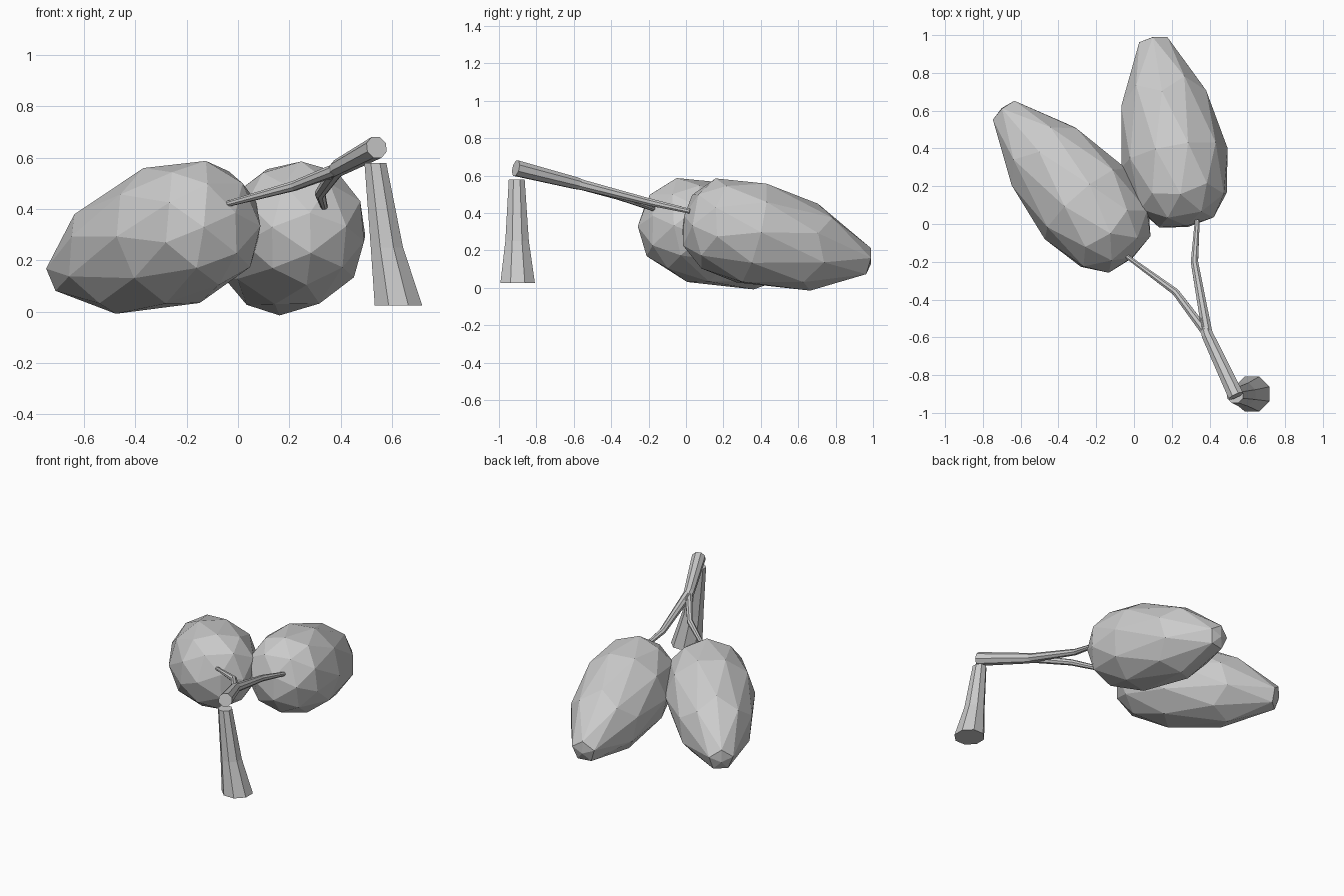
import bpy
import bmesh
from mathutils import Vector, Matrix
from math import cos, sin, tau

if "Cube" in bpy.data.objects:
    bpy.data.objects.remove(bpy.data.objects["Cube"])

grey = bpy.data.materials.new("plain grey")
grey.use_nodes = True
colour = (0.6, 0.6, 0.6, 1)
grey.diffuse_color = colour
grey.node_tree.nodes["Principled BSDF"].inputs["Base Color"].default_value = colour


def finish(bm, name):
    bmesh.ops.recalc_face_normals(bm, faces=bm.faces)
    mesh = bpy.data.meshes.new(name)
    bm.to_mesh(mesh)
    bm.free()
    mesh.materials.append(grey)
    obj = bpy.data.objects.new(name, mesh)
    bpy.context.collection.objects.link(obj)
    return obj


# Profile: sphere height -> (distance along the axis, radius)
PROFILE = [(-1, 0, 0), (-0.85, 0.03, 0.155), (-0.53, 0.11, 0.235), (-0.45, 0.15, 0.25),
           (0, 0.36, 0.285), (0.45, 0.66, 0.24), (0.53, 0.73, 0.22),
           (0.85, 0.98, 0.08), (1, 1.0, 0)]


def sample(h):
    for (a, s0, r0), (b, s1, r1) in zip(PROFILE, PROFILE[1:]):
        if h <= b:
            k = max(0, (h - a) / (b - a))
            return s0 + (s1 - s0) * k, r0 + (r1 - r0) * k
    return PROFILE[-1][1:]


def fruit(name, base, tip, roll):
    """Low-poly sphere drawn out to a blunt tip."""
    base, axis = Vector(base), Vector(tip) - Vector(base)
    turn = axis.to_track_quat('Z', 'Y').to_matrix() @ Matrix.Rotation(roll, 3, 'Z')
    bm = bmesh.new()
    bmesh.ops.create_icosphere(bm, subdivisions=2, radius=1)
    for v in bm.verts:
        s, r = sample(v.co.z)
        side = Vector((v.co.x, v.co.y, 0))
        side = side.normalized() * r if side.length > 1e-4 else side * 0
        v.co = base + turn @ (side + Vector((0, 0, s * axis.length)))
    return finish(bm, name)


def tube(name, points, sides=8, upright=False):
    """Tapering tube through (x, y, z, radius) points."""
    bm = bmesh.new()
    path = [Vector(p[:3]) for p in points]
    rings = []
    for i, p in enumerate(path):
        d = path[min(i + 1, len(path) - 1)] - path[max(i - 1, 0)]
        turn = Matrix.Identity(3) if upright else d.to_track_quat('Z', 'Y').to_matrix()
        ring = []
        for k in range(sides):
            a = tau * (k + 0.5) / sides
            ring.append(bm.verts.new(p + turn @ Vector((cos(a), sin(a), 0)) * points[i][3]))
        rings.append(ring)
    for lo, hi in zip(rings, rings[1:]):
        for k in range(sides):
            n = (k + 1) % sides
            bm.faces.new((lo[k], lo[n], hi[n], hi[k]))
    bm.faces.new(rings[0])
    bm.faces.new(rings[-1])
    return finish(bm, name)


# Two fruits
fruit("left_fruit", (0.28, -0.01, 0.385), (0.1, 0.99, 0.13), 0.3)
fruit("right_fruit", (-0.01, -0.177, 0.385), (-0.7, 0.614, 0.14), 0.3)

# Flared post
tube("post", [(0.625, -0.9, 0.025, 0.1), (0.58, -0.903, 0.25, 0.068),
              (0.535, -0.905, 0.58, 0.046)], upright=True)

# Forked twig
tube("main_twig", [(0.54, -0.91, 0.64, 0.045), (0.39, -0.59, 0.56, 0.034),
                   (0.36, -0.5, 0.535, 0.022)])
tube("right_twig", [(0.4, -0.6, 0.56, 0.026), (0.22, -0.36, 0.49, 0.02),
                    (-0.04, -0.17, 0.42, 0.012)])
tube("left_twig", [(0.39, -0.59, 0.56, 0.03), (0.32, -0.2, 0.46, 0.021),
                   (0.335, 0.02, 0.41, 0.014)])
